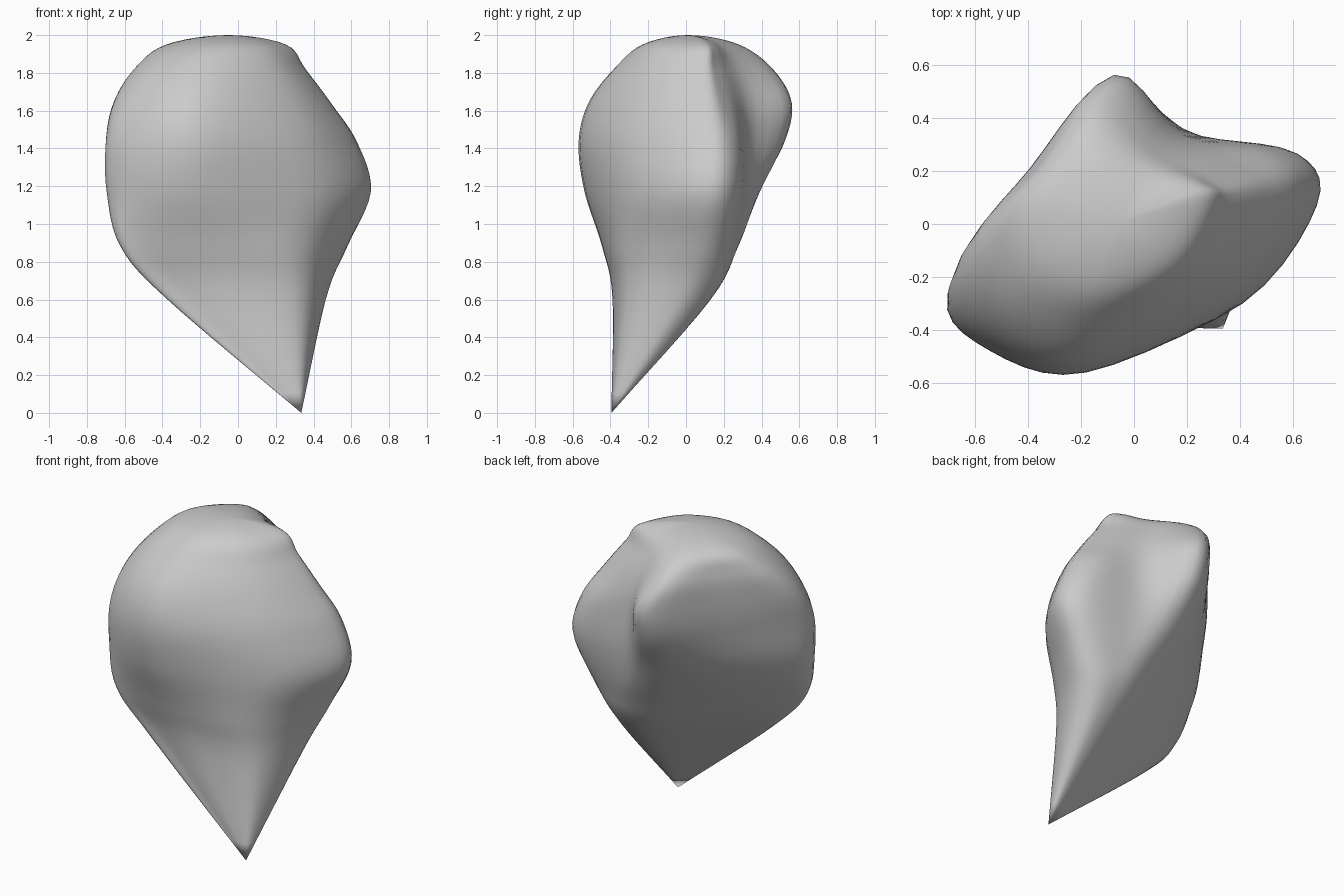
import bpy, bmesh
from mathutils import Vector

if "Cube" in bpy.data.objects:
    bpy.data.objects.remove(bpy.data.objects["Cube"])

# Cross-sections: height, then points left tip, left front, front, right front,
# right lobe, lobe back, groove, back ridge, flat back face
SECTIONS = [
    (0.60, (-.37, -.34), (-.25, -.375), (.02, -.385), (.34, -.31), (.46, -.06), (.43, .08), (.33, .13), (.17, .09), (-.10, -.11)),
    (0.88, (-.61, -.34), (-.50, -.41), (-.12, -.44), (.34, -.32), (.56, .01), (.54, .19), (.33, .26), (.1, .25), (-.26, -.01)),
    (1.17, (-.69, -.28), (-.55, -.46), (-.18, -.53), (.41, -.30), (.69, .07), (.62, .26), (.27, .325), (-.01, .38), (-.37, .10)),
    (1.43, (-.70, -.25), (-.53, -.48), (-.18, -.56), (.37, -.29), (.625, .10), (.53, .27), (.21, .335), (-.06, .52), (-.39, .18)),
    (1.64, (-.66, -.16), (-.50, -.42), (-.18, -.51), (.30, -.25), (.49, .09), (.40, .22), (.15, .33), (-.08, .56), (-.40, .20)),
    (1.82, (-.55, -.03), (-.44, -.29), (-.15, -.38), (.21, -.2), (.355, .08), (.29, .17), (.1, .27), (-.15, .46), (-.37, .22)),
    (1.95, (-.38, .05), (-.31, -.14), (-.12, -.23), (.12, -.14), (.25, .08), (.2, .14), (.06, .18), (-.15, .28), (-.30, .19)),
]
TIP, TOP = Vector((.335, -.395, 0)), Vector((-.05, .01, 2))
AROUND, UP = 5, 6


def spline(a, b, c, d, t):
    return (2 * b + (c - a) * t + (2 * a - 5 * b + 4 * c - d) * t * t
            + (3 * b - a - 3 * c + d) * t ** 3) / 2


def smooth_ring(points):
    n = len(points)
    return [spline(points[i - 1], points[i], points[(i + 1) % n], points[(i + 2) % n], k / AROUND)
            for i in range(n) for k in range(AROUND)]


rings = [smooth_ring([Vector((x, y, s[0])) for x, y in s[1:]]) for s in SECTIONS]
count = len(rings[0])

# Rails running from the bottom tip to the crown
rails = []
for j in range(count):
    pts = [TIP] + [r[j] for r in rings] + [TOP]
    last = pts[-2]
    pts = [2 * TIP - pts[1]] + pts + [Vector((2 * TOP.x - last.x, 2 * TOP.y - last.y, last.z))]
    rails.append([spline(*pts[i:i + 4], k / UP)
                  for i in range(len(pts) - 3) for k in range(UP)][1:])

# Skin the rails and close both ends
bm = bmesh.new()
grid = [[bm.verts.new(p) for p in rail] for rail in rails]
tip, top = bm.verts.new(TIP), bm.verts.new(TOP)
for j in range(count):
    a, b = grid[j], grid[(j + 1) % count]
    bm.faces.new((tip, b[0], a[0]))
    bm.faces.new((a[-1], b[-1], top))
    for i in range(len(a) - 1):
        bm.faces.new((a[i], b[i], b[i + 1], a[i + 1]))
bmesh.ops.recalc_face_normals(bm, faces=bm.faces)
mesh = bpy.data.meshes.new("pointed_stone")
bm.to_mesh(mesh)
bm.free()
stone = bpy.data.objects.new("pointed_stone", mesh)
bpy.context.collection.objects.link(stone)
mesh.polygons.foreach_set("use_smooth", [True] * len(mesh.polygons))
